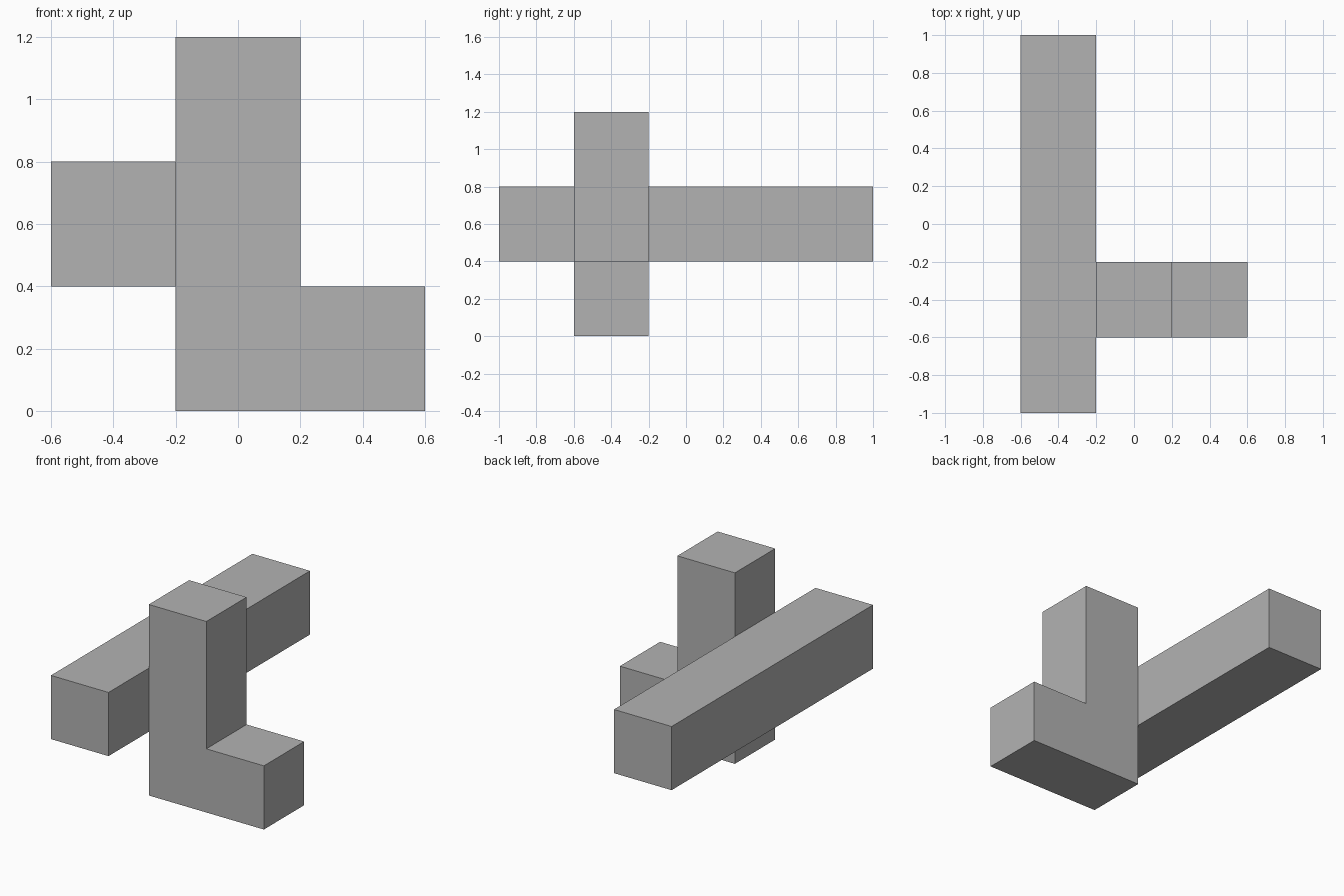
import bpy
import bmesh

cube = bpy.data.objects.get("Cube")
if cube:
    bpy.data.objects.remove(cube, do_unlink=True)

# Single plain grey
grey = bpy.data.materials.new("plain_grey")
grey.use_nodes = True
colour = (0.45, 0.45, 0.45, 1)
grey.diffuse_color = colour
grey.node_tree.nodes["Principled BSDF"].inputs["Base Color"].default_value = colour

UNIT = 0.4  # every part is made of whole cube units


def extrude_profile(name, profile, y_start, y_end):
    """Extrude an x-z outline, given in units, along y."""
    bm = bmesh.new()
    face = bm.faces.new([bm.verts.new((x * UNIT, y_start, z * UNIT)) for x, z in profile])
    result = bmesh.ops.extrude_face_region(bm, geom=[face])
    verts = [v for v in result["geom"] if isinstance(v, bmesh.types.BMVert)]
    bmesh.ops.translate(bm, vec=(0, y_end - y_start, 0), verts=verts)
    bmesh.ops.recalc_face_normals(bm, faces=bm.faces)
    mesh = bpy.data.meshes.new(name)
    bm.to_mesh(mesh)
    bm.free()
    mesh.materials.append(grey)
    obj = bpy.data.objects.new(name, mesh)
    bpy.context.collection.objects.link(obj)
    return obj


# Upright post with a foot to one side
extrude_profile("post_with_foot",
                [(-0.5, 0), (1.5, 0), (1.5, 1), (0.5, 1), (0.5, 3), (-0.5, 3)],
                -0.6, -0.2)

# Long bar lying against the side of the post
extrude_profile("long_bar",
                [(-1.5, 1), (-0.5, 1), (-0.5, 2), (-1.5, 2)],
                -1.0, 1.0)
